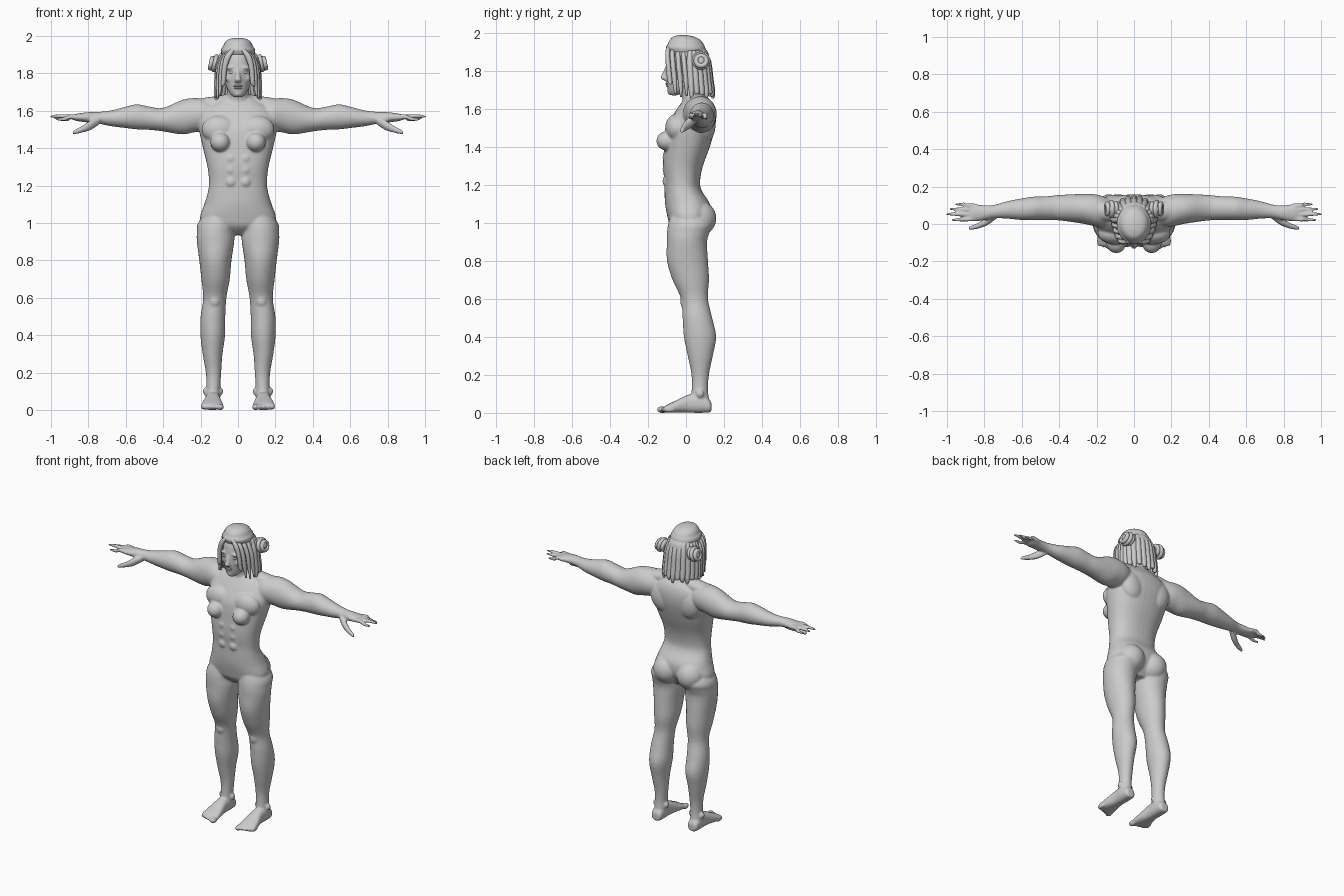
import bpy, bmesh, math
from mathutils import Matrix, Vector


def interp(keys, steps):
    """Catmull-Rom through the key rows."""
    k = [keys[0]] + list(keys) + [keys[-1]]
    out = []
    for i in range(1, len(k) - 2):
        for s in range(steps):
            t = s / steps
            out.append([0.5 * (2 * b + (c - a) * t + (2 * a - 5 * b + 4 * c - d) * t * t
                               + (3 * b - a - 3 * c + d) * t ** 3)
                        for a, b, c, d in zip(*k[i - 1:i + 3])])
    return out + [list(keys[-1])]


def loft(bm, axis, keys, n=28, steps=4, sx=1, power=2.0):
    """Rows: x, y, z of ring centre, then the two radii across the axis."""
    u, v = [i for i in range(3) if i != axis]
    rings = []
    for row in interp(keys, steps):
        ring = []
        for j in range(n):
            a = 2 * math.pi * j / n
            p = list(row[:3])
            c, s = math.cos(a), math.sin(a)
            p[u] += row[3] * math.copysign(abs(c) ** (2 / power), c)
            p[v] += row[4] * math.copysign(abs(s) ** (2 / power), s)
            p[0] *= sx
            ring.append(bm.verts.new(p))
        rings.append(ring)
    for r0, r1 in zip(rings, rings[1:]):
        for j in range(n):
            bm.faces.new((r0[j], r0[(j + 1) % n], r1[(j + 1) % n], r1[j]))
    bm.faces.new(rings[0][::-1])
    bm.faces.new(rings[-1])


def blob(bm, loc, size, rot=0.0, sx=1):
    m = (Matrix.Translation((loc[0] * sx, loc[1], loc[2])) @ Matrix.Rotation(rot * sx, 4, 'Y')
         @ Matrix.Diagonal((*size, 1)))
    bmesh.ops.create_uvsphere(bm, u_segments=24, v_segments=14, radius=1, matrix=m)


def finish(bm, name, voxel=0.0):
    bmesh.ops.recalc_face_normals(bm, faces=bm.faces)
    me = bpy.data.meshes.new(name)
    bm.to_mesh(me)
    bm.free()
    ob = bpy.data.objects.new(name, me)
    bpy.context.collection.objects.link(ob)
    me.polygons.foreach_set("use_smooth", [True] * len(me.polygons))
    if voxel:
        r = ob.modifiers.new("merge", 'REMESH')
        r.mode, r.voxel_size, r.use_smooth_shade = 'VOXEL', voxel, True
        s = ob.modifiers.new("soften", 'SMOOTH')
        s.factor, s.iterations = 0.5, 5
    return ob


# Body: overlapping lofts and muscle masses fused by the remesh
body = bmesh.new()
# torso
loft(body, 2, [(0, .02, .935, .08, .05), (0, .01, .98, .18, .09), (0, .015, 1.03, .203, .112),
               (0, .008, 1.1, .18, .118), (0, -.015, 1.17, .16, .098), (0, -.02, 1.22, .155, .094),
               (0, -.016, 1.3, .163, .105), (0, .005, 1.4, .187, .12), (0, .025, 1.5, .208, .128),
               (0, .045, 1.57, .205, .112), (0, .055, 1.62, .17, .09), (0, .055, 1.655, .11, .065),
               (0, .05, 1.685, .06, .05)], n=40, power=2.3)
# neck
loft(body, 2, [(0, .05, 1.6, .085, .07), (0, .04, 1.66, .063, .06), (0, .025, 1.72, .058, .058),
               (0, .01, 1.78, .055, .055)])
# head
loft(body, 2, [(0, -.064, 1.673, .022, .02), (0, -.05, 1.695, .045, .045), (0, -.022, 1.74, .066, .082),
               (0, -.008, 1.79, .077, .1), (0, .0, 1.84, .082, .104), (0, .005, 1.89, .08, .098),
               (0, .01, 1.93, .06, .075), (0, .01, 1.95, .03, .04)])
loft(body, 2, [(0, -.1, 1.825, .009, .008), (0, -.11, 1.79, .011, .014), (0, -.113, 1.765, .019, .021),
               (0, -.105, 1.752, .016, .014)], n=16)
blob(body, (0, -.078, 1.692), (.024, .02, .018))
for sx in (1, -1):
    # leg
    loft(body, 2, [(.1, .01, 1.08, .06, .08), (.114, .022, 1.0, .1, .115), (.12, .012, .95, .1, .112),
                   (.12, .005, .9, .1, .106), (.121, .008, .8, .086, .108), (.12, .025, .7, .076, .096),
                   (.124, .045, .6, .062, .071), (.134, .06, .5, .066, .078), (.135, .074, .4, .066, .085),
                   (.136, .075, .3, .053, .066), (.131, .075, .2, .041, .046),
                   (.132, .073, .12, .037, .043), (.135, .075, .05, .04, .05)], sx=sx)
    blob(body, (.125, .005, .585), (.035, .035, .045), sx=sx)
    for ax in (.097, .17):
        blob(body, (ax, .075, .1), (.018, .02, .022), sx=sx)
    # foot
    loft(body, 1, [(.135, .134, .03, .022, .022), (.135, .12, .038, .036, .036),
                   (.135, .07, .05, .04, .05), (.135, .01, .048, .041, .047),
                   (.137, -.05, .034, .053, .033), (.138, -.1, .022, .06, .021),
                   (.138, -.118, .018, .052, .014)], sx=sx, power=2.4)
    for i in range(5):
        x, r = .093 + .023 * i, .0175 if i == 0 else .013
        blob(body, (x, -.124 + .009 * i, .017), (r, .03, r + .001), sx=sx)
    # buttock, breast, shoulder blade, abdominal mounds
    blob(body, (.087, .062, 1.025), (.092, .098, .095), sx=sx)
    blob(body, (.095, -.1, 1.433), (.053, .056, .052), sx=sx)
    blob(body, (.1, -.05, 1.5), (.095, .06, .075), sx=sx)
    blob(body, (.105, .1, 1.52), (.08, .056, .1), rot=.3, sx=sx)
    for z in (1.22, 1.285, 1.345):
        blob(body, (.038, -.09, z), (.036, .034, .036), sx=sx)
    # arm and palm
    loft(body, 0, [(.1, .06, 1.575, .06, .06), (.18, .068, 1.578, .085, .085), (.24, .078, 1.576, .083, .092),
                   (.3, .083, 1.566, .077, .092), (.4, .087, 1.553, .068, .063), (.47, .085, 1.56, .063, .062),
                   (.54, .083, 1.568, .063, .067), (.6, .079, 1.565, .058, .057), (.68, .075, 1.56, .046, .042),
                   (.75, .066, 1.563, .036, .031), (.8, .06, 1.565, .04, .028), (.86, .06, 1.565, .047, .02),
                   (.88, .06, 1.565, .043, .014)], sx=sx)
    # trapezius slope
    loft(body, 0, [(0, .06, 1.66, .04, .05), (.08, .065, 1.645, .05, .04), (.18, .07, 1.63, .05, .04),
                   (.24, .075, 1.62, .04, .035)], sx=sx)
    # fingers and thumb
    for y0, y1, tip, z1 in ((.097, .106, .955, 1.552), (.074, .08, .985, 1.562),
                            (.05, .053, 1.003, 1.57), (.027, .022, .975, 1.555)):
        loft(body, 0, [(.85, y0, 1.565, .013, .014), (.9, .6 * y0 + .4 * y1, 1.568, .012, .013),
                       (.95 * tip, .2 * y0 + .8 * y1, z1 + .002, .0105, .011),
                       (tip, y1, z1, .006, .006)], n=14, sx=sx)
    loft(body, 0, [(.74, .045, 1.55, .02, .022), (.785, .015, 1.525, .022, .027), (.83, -.008, 1.503, .016, .019),
                   (.87, -.02, 1.488, .012, .013), (.885, -.024, 1.482, .006, .007)], n=16, sx=sx)
    # brow, cheekbone, ear
    blob(body, (.035, -.088, 1.832), (.032, .016, .011), rot=.1, sx=sx)
    blob(body, (.043, -.07, 1.775), (.025, .022, .024), sx=sx)
    blob(body, (.082, .015, 1.79), (.011, .022, .034), sx=sx)
finish(body, "body", voxel=0.006)

# Eyes and lips
face = bmesh.new()
for sx in (1, -1):
    blob(face, (.033, -.089, 1.806), (.016, .011, .009), sx=sx)
blob(face, (0, -.098, 1.733), (.025, .011, .006))
blob(face, (0, -.094, 1.722), (.021, .012, .007))
finish(face, "eyes_and_lips")

# Hair cap and top knot
cap = bmesh.new()
blob(cap, (0, .022, 1.872), (.098, .1, .078))
loft(cap, 2, [(0, .005, 1.9, .088, .1), (0, -.002, 1.925, .092, .103), (0, -.002, 1.945, .08, .093),
              (0, -.005, 1.965, .07, .08), (0, -.012, 1.982, .05, .055), (0, -.015, 1.99, .02, .02)])
finish(cap, "hair_cap")

# Loose strands: back curtain, side locks and face-framing fringe
hair = bmesh.new()
for i in range(13):
    a = math.radians(-96 + 16 * i)
    s, c = math.sin(a), math.cos(a)
    end = 1.655 + .012 * (i % 3)
    loft(hair, 2, [(.085 * s, .03 + .065 * c, 1.91, .012, .012), (.1 * s, .03 + .085 * c, 1.85, .019, .018),
                   (.108 * s, .035 + .092 * c, 1.76, .02, .018), (.114 * s, .04 + .1 * c, 1.69, .016, .014),
                   (.116 * s, .04 + .102 * c, end, .007, .006)], n=12)
for sx in (1, -1):
    for x, y, end in ((.072, -.085, 1.73), (.086, -.06, 1.68), (.097, -.03, 1.665), (.104, .0, 1.67)):
        loft(hair, 2, [(.02, y - .005, 1.935, .014, .01), (x * .72, y - .012, 1.895, .018, .012),
                       (x, y - .008, 1.83, .014, .013), (x + .006, y, 1.75, .012, .013),
                       (x + .014, y + .004, end, .005, .005)], n=12, sx=sx)
finish(hair, "hair_strands")

# Side buns: a core wrapped by coiled rings
for sx, side in ((1, "left"), (-1, "right")):
    bun = bmesh.new()
    blob(bun, (.118, .08, 1.855), (.036, .034, .04), sx=sx)
    finish(bun, side + "_bun_core")
    for i, (x, r) in enumerate(((.1, .03), (.122, .036), (.143, .027))):
        bpy.ops.mesh.primitive_torus_add(major_radius=r, minor_radius=.013, major_segments=28, minor_segments=10,
                                         location=(x * sx, .08, 1.855), rotation=(0, math.radians(90 - 12 * sx), 0))
        bpy.context.object.name = f"{side}_bun_coil_{i + 1}"
        bpy.ops.object.shade_smooth()
